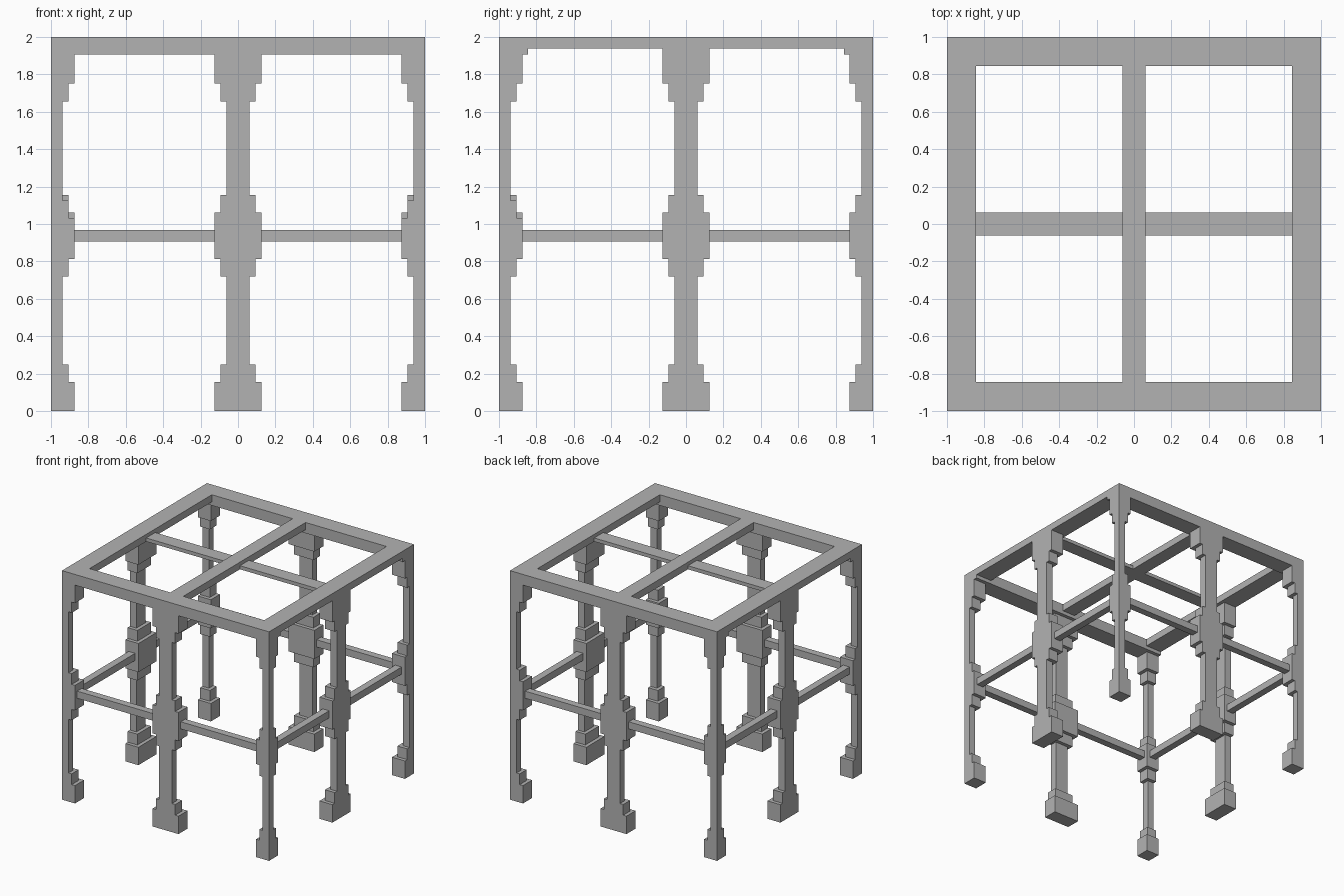
import bpy

U = 1 / 32  # building module

if "Cube" in bpy.data.objects:
    bpy.data.objects.remove(bpy.data.objects["Cube"])

grey = bpy.data.materials.new("plain_grey")
grey.use_nodes = True
colour = (0.45, 0.45, 0.45, 1)
grey.diffuse_color = colour
grey.node_tree.nodes["Principled BSDF"].inputs["Base Color"].default_value = colour


def box(name, x, y, z):
    """Box from (low, high) ranges in modules."""
    ranges = (x, y, z)
    bpy.ops.mesh.primitive_cube_add(size=1, location=[(a + b) / 2 * U for a, b in ranges])
    ob = bpy.context.object
    ob.name = name
    ob.scale = [(b - a) * U for a, b in ranges]
    bpy.ops.object.transform_apply(location=False, rotation=False, scale=True)
    ob.data.materials.append(grey)
    return ob


def span(side, size):
    """Range touching the outer face on one side, or centred for side 0."""
    if side == 0:
        return (-size, size)
    return tuple(sorted((side * 32, side * (32 - size))))


def post(name, sx, sy, drop, top):
    """Stepped post: foot, shaft, middle collar and capital."""
    levels = [0, 5, 8, 23, 26, 34 - drop, 37 - drop, 53, 56, top]
    sizes = [4, 3, 2, 3, 4, 3, 2, 3, 4]
    parts = [box(name, span(sx, s), span(sy, s), z)
             for s, z in zip(sizes, zip(levels, levels[1:]))]
    bpy.ops.object.select_all(action='DESELECT')
    for p in parts:
        p.select_set(True)
    bpy.context.view_layer.objects.active = parts[0]
    bpy.ops.object.join()


# Corner posts and mid-side posts
for sx, xn in ((-1, "right"), (0, "middle"), (1, "left")):
    for sy, yn in ((-1, "front"), (0, "middle"), (1, "back")):
        if sx or sy:
            corner_front = sx != 0 and sy == -1
            post(f"{yn}_{xn}_post", sx, sy, int(corner_front), 61 if sy else 62)

for side, xn, yn in ((-1, "right", "front"), (1, "left", "back")):
    # Top frame
    box(f"{yn}_top_rail", (-32, 32), span(side, 5), (61, 64))
    box(f"{xn}_top_rail", span(side, 5), (-27, 27), (62, 64))
    # Middle rails between the collars
    inset = tuple(sorted((side * 31, side * 29)))
    for half in (-1, 1):
        run = tuple(sorted((half * 4, half * 28)))
        box(f"{yn}_middle_rail", run, inset, (29, 31))
        box(f"{xn}_middle_rail", inset, run, (29, 31))

# Crossed top bars
box("long_cross_bar", (-2, 2), (-27, 27), (62, 64))
for half in (-1, 1):
    box("side_cross_bar", tuple(sorted((half * 2, half * 27))), (-2, 2), (62, 63))
